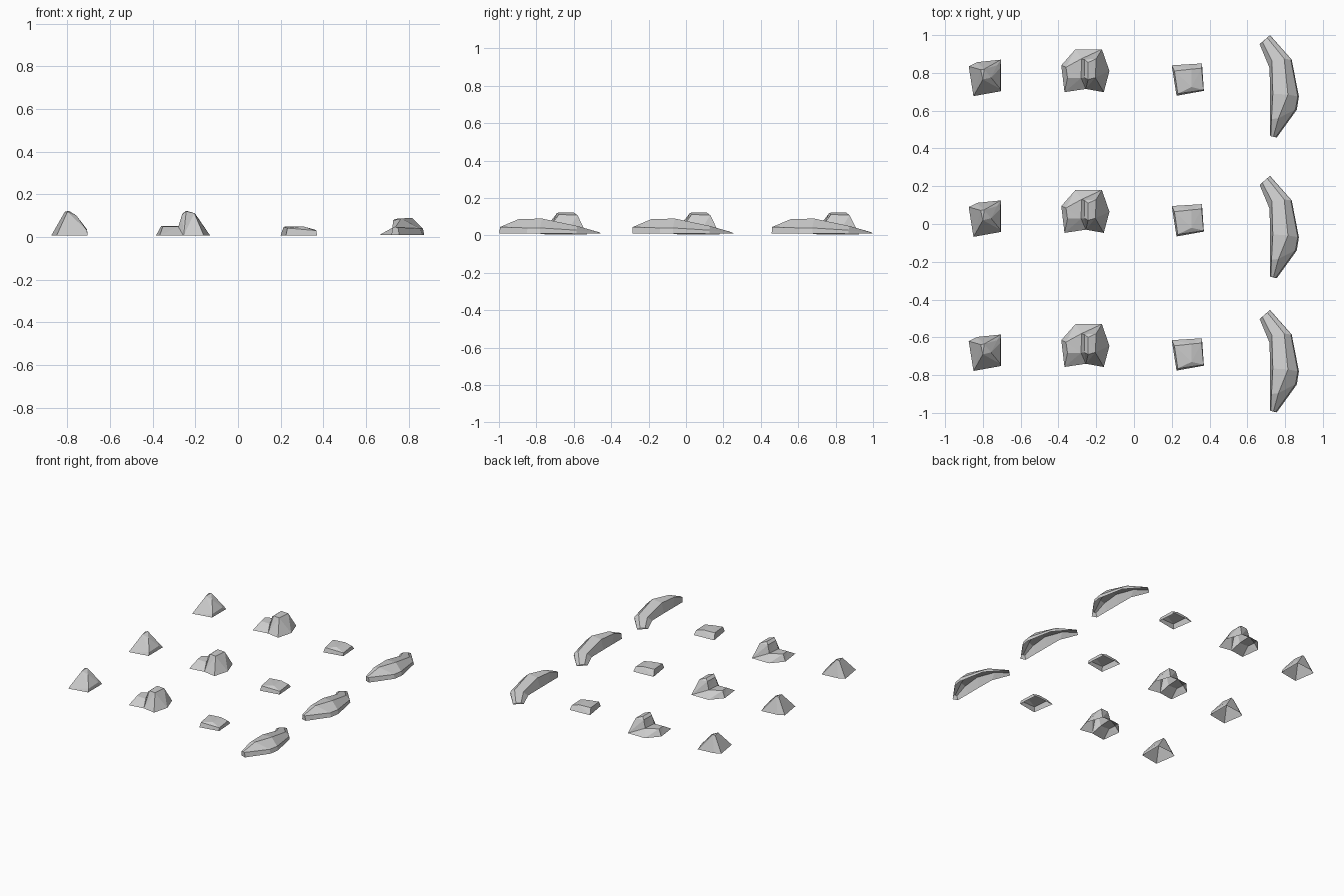
import bpy, bmesh
from mathutils import Vector

if "Cube" in bpy.data.objects:
    bpy.data.objects.remove(bpy.data.objects["Cube"])

ROWS = [("back", 0.745), ("middle", 0.0), ("front", -0.71)]


def place_rows(bm, name):
    """Turn one rock into three linked copies, one per row."""
    bmesh.ops.recalc_face_normals(bm, faces=bm.faces)
    me = bpy.data.meshes.new(name)
    # open shells: make sure normals point outward (upward overall)
    if sum(f.normal.z * f.calc_area() for f in bm.faces) < 0:
        bmesh.ops.reverse_faces(bm, faces=bm.faces)
    bm.to_mesh(me)
    bm.free()
    for row, y in ROWS:
        ob = bpy.data.objects.new(f"{name}_{row}", me)
        ob.location.y = y
        bpy.context.collection.objects.link(ob)


def hull_rock(name, base, top):
    """Convex rock, open underneath."""
    bm = bmesh.new()
    for x, y in base:
        bm.verts.new((x, y, 0.008))
    for p in top:
        bm.verts.new(p)
    bmesh.ops.convex_hull(bm, input=bm.verts)
    under = [f for f in bm.faces if all(v.co.z < 0.009 for v in f.verts)]
    bmesh.ops.delete(bm, geom=under, context='FACES')
    place_rows(bm, name)


# pointed rock
hull_rock("pointed_rock",
          [(-.875, .09), (-.85, -.068), (-.705, -.042), (-.705, .125), (-.83, .112)],
          [(-.812, .072, .118), (-.793, .075, .123), (-.80, .02, .118),
           (-.757, .03, .10), (-.708, .08, .035), (-.708, -.03, .03), (-.725, .095, .05)])

# flat rock
hull_rock("flat_rock",
          [(.2, .095), (.36, .105), (.37, -.04), (.225, -.066)],
          [(.214, .065, .048), (.305, .075, .05), (.358, .08, .035),
           (.368, -.035, .03), (.232, -.055, .042), (.305, -.02, .05)])

# stepped rock: low shelf on the left, horn on the right
bm = bmesh.new()
base = [(-.385, .095), (-.31, .18), (-.17, .18), (-.13, .065),
        (-.16, -.047), (-.255, -.03), (-.368, -.047)]
b = [bm.verts.new((x, y, .006)) for x, y in base]
p = [bm.verts.new(c) for c in [(-.36, .085, .052), (-.352, .028, .05),
                               (-.28, .028, .048), (-.278, .13, .052)]]
t = [bm.verts.new(c) for c in [(-.262, .125, .108), (-.262, .03, .106), (-.243, .02, .121),
                               (-.205, .03, .112), (-.2, .13, .108), (-.243, .11, .123)]]
for f in [(b[0], b[1], p[3], p[0]), (b[6], b[0], p[0], p[1]), (p[0], p[3], p[2], p[1]),
          (p[1], p[2], b[5], b[6]), (p[3], t[0], t[1], p[2]), (p[2], t[1], b[5]),
          (b[5], t[1], t[2]), (b[5], t[2], t[3], b[4]), (b[4], t[3], b[3]),
          (b[3], t[3], t[4], b[2]), (b[2], t[4], t[0]), (b[2], t[0], p[3], b[1]),
          (t[0], t[5], t[2], t[1]), (t[2], t[5], t[4], t[3]), (t[0], t[4], t[5])]:
    bm.faces.new(f)
bmesh.ops.triangulate(bm, faces=bm.faces)
place_rows(bm, "stepped_rock")

# long curved rock: cross-sections lofted from front to back
sections = [
    [(.72, -.275, .01), (.724, -.28, .045), (.738, -.282, .046), (.75, -.285, .045), (.756, -.287, .01)],
    [(.72, -.17, .01), (.728, -.19, .078), (.765, -.185, .087), (.855, -.138, .04), (.862, -.14, .01)],
    [(.72, -.06, .01), (.735, -.055, .085), (.815, -.06, .09), (.867, -.07, .04), (.873, -.07, .01)],
    [(.718, .08, .01), (.73, .12, .047), (.795, .13, .05), (.83, .125, .028), (.835, .125, .01)],
    [(.665, .207, .01), (.68, .218, .019), (.705, .242, .018), (.717, .252, .013), (.72, .255, .01)],
]
bm = bmesh.new()
rings = [[bm.verts.new(c) for c in s] for s in sections]
for r, s in zip(rings, rings[1:]):
    for i in range(4):
        bm.faces.new((r[i], r[i + 1], s[i + 1], s[i]))
bm.faces.new(rings[0])
bm.faces.new(rings[-1])
place_rows(bm, "long_rock")
